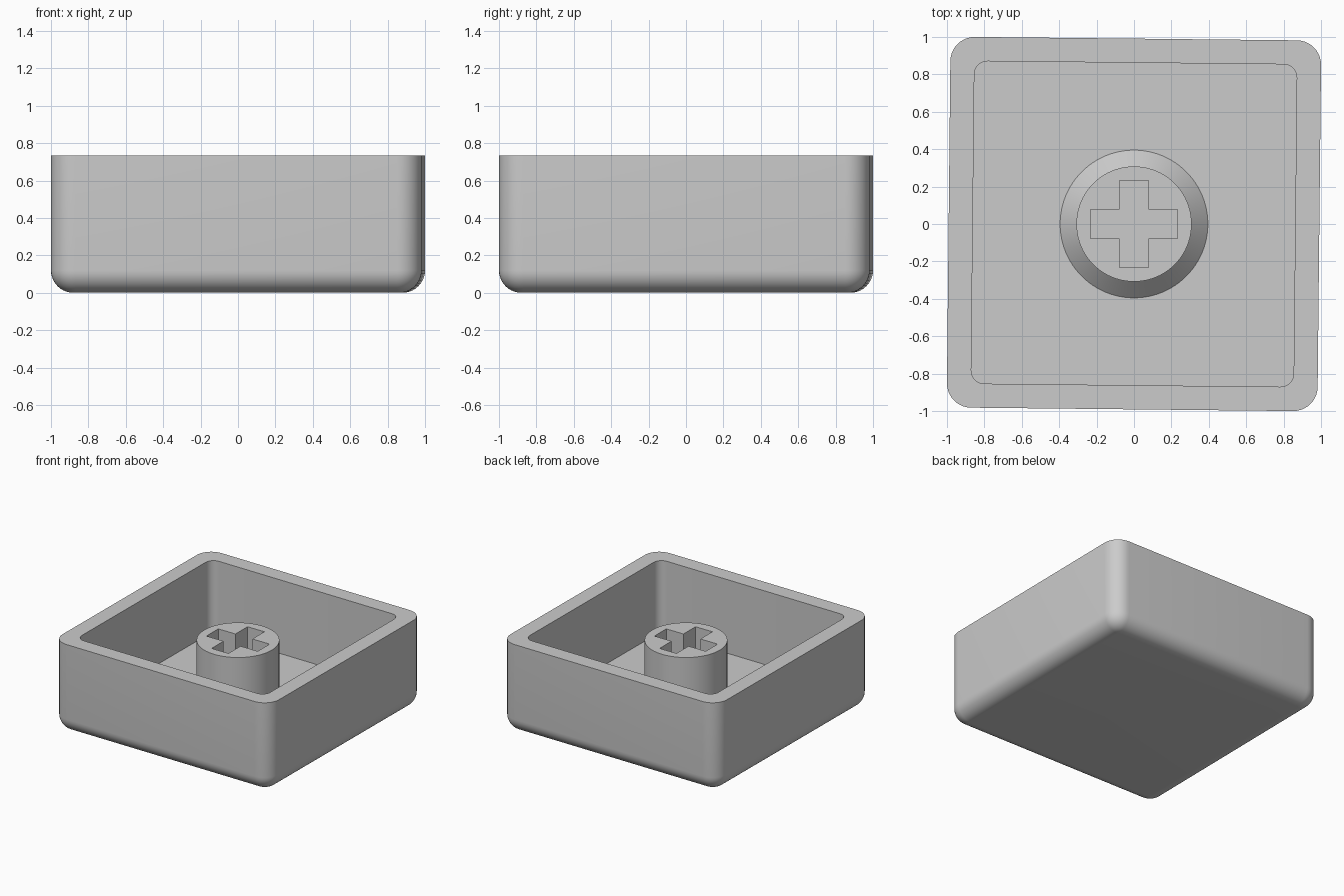
import bpy, bmesh, math

if "Cube" in bpy.data.objects:
    bpy.data.objects.remove(bpy.data.objects["Cube"])

grey = bpy.data.materials.new("light grey")
grey.diffuse_color = (0.6, 0.6, 0.6, 1)
grey.use_nodes = True
grey.node_tree.nodes["Principled BSDF"].inputs["Base Color"].default_value = grey.diffuse_color


def make(name, bm):
    bmesh.ops.recalc_face_normals(bm, faces=bm.faces[:])
    me = bpy.data.meshes.new(name)
    bm.to_mesh(me)
    bm.free()
    me.materials.append(grey)
    ob = bpy.data.objects.new(name, me)
    bpy.context.collection.objects.link(ob)
    return ob


def loft(name, rings):
    """Skin equal-length rings of points and cap both ends."""
    bm = bmesh.new()
    vs = [[bm.verts.new(p) for p in ring] for ring in rings]
    n = len(vs[0])
    for a, b in zip(vs, vs[1:]):
        for i in range(n):
            j = (i + 1) % n
            bm.faces.new((a[i], a[j], b[j], b[i]))
    bm.faces.new(vs[0])
    bm.faces.new(vs[-1])
    return make(name, bm)


def rounded_square(half, r, z, steps=10):
    pts = []
    for q in range(4):
        cx = (half - r) * (1, -1, -1, 1)[q]
        cy = (half - r) * (1, 1, -1, -1)[q]
        for k in range(steps + 1):
            a = math.pi / 2 * (q + k / steps)
            pts.append((cx + r * math.cos(a), cy + r * math.sin(a), z))
    return pts


def circle(r, z, n=96):
    return [(r * math.cos(2 * math.pi * i / n), r * math.sin(2 * math.pi * i / n), z) for i in range(n)]


def smooth(ob):
    bpy.ops.object.select_all(action='DESELECT')
    ob.select_set(True)
    bpy.context.view_layer.objects.active = ob
    bpy.ops.object.shade_smooth_by_angle(angle=math.radians(30))


HALF, CORNER, EDGE, TOP, FLOOR = 0.991, 0.13, 0.12, 0.735, 0.13

# Open shell: rounded lower edge, outer wall, rim, inner wall, floor
rings = []
for k in range(11):
    a = math.pi / 2 * k / 10
    d = EDGE * (1 - math.sin(a))
    rings.append(rounded_square(HALF - d, CORNER - d, EDGE * (1 - math.cos(a))))
rings.append(rounded_square(HALF, CORNER, TOP))
rings.append(rounded_square(0.862, 0.07, TOP))
rings.append(rounded_square(0.862, 0.07, FLOOR))
shell = loft("shell", rings)
shell.rotation_euler.z = math.radians(-0.6)
smooth(shell)

# Round stem with a chamfered foot
stem = loft("stem", [circle(0.395, FLOOR - 0.02), circle(0.395, FLOOR),
                     circle(0.308, FLOOR + 0.087), circle(0.308, 0.63)])

# Cross-shaped socket cut into the stem
L, W = 0.233, 0.077
cross = [(W, W), (W, L), (-W, L), (-W, W), (-L, W), (-L, -W),
         (-W, -W), (-W, -L), (W, -L), (W, -W), (L, -W), (L, W)]
cutter = loft("socket_cutter", [[(x, y, z) for x, y in cross] for z in (0.18, 0.8)])
cutter.hide_render = True
cutter.hide_viewport = True
cut = stem.modifiers.new("socket", 'BOOLEAN')
cut.operation = 'DIFFERENCE'
cut.solver = 'EXACT'
cut.object = cutter
smooth(stem)
